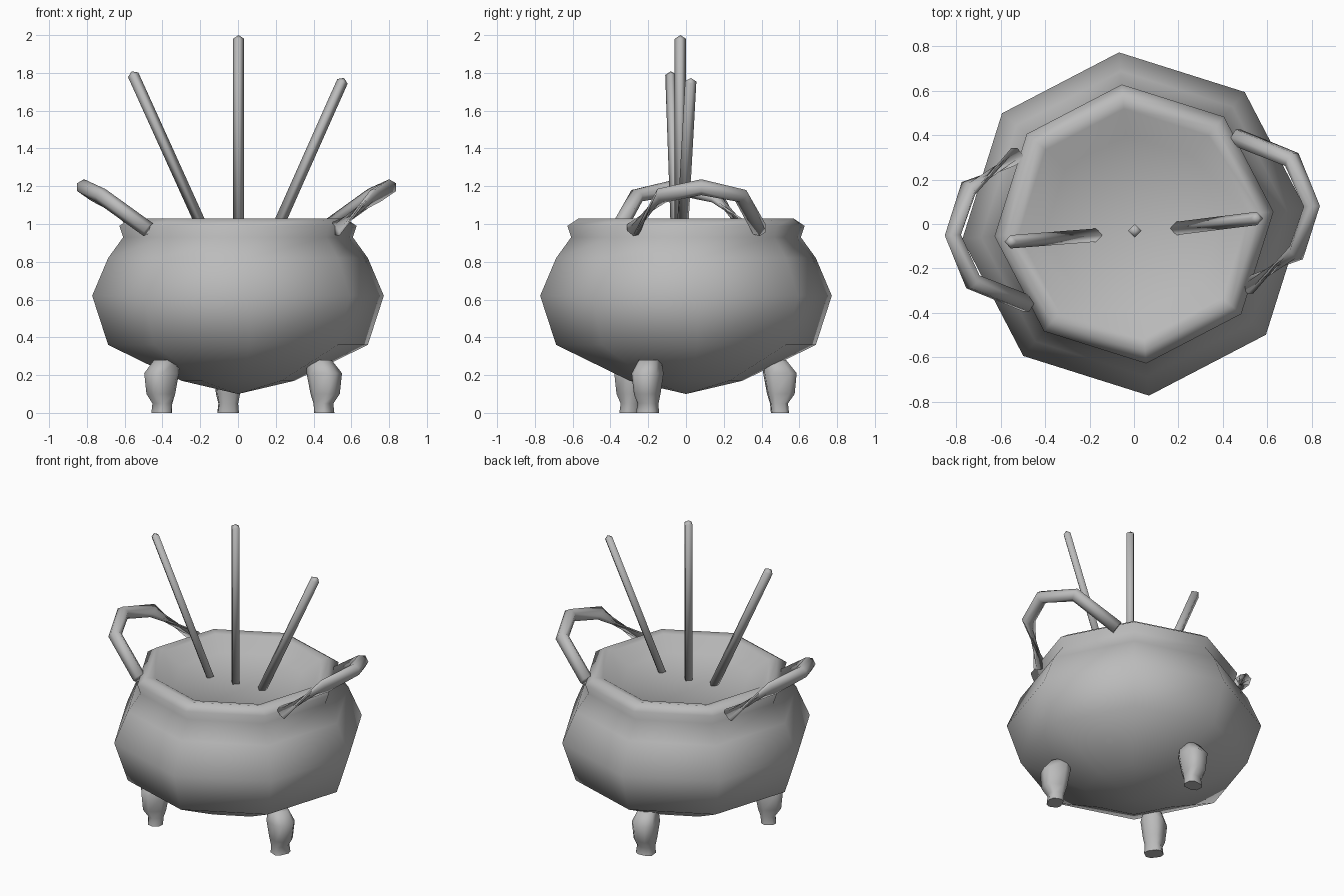
import bpy, bmesh
from math import sin, cos, radians, pi
from mathutils import Vector, Matrix

if "Cube" in bpy.data.objects:
    bpy.data.objects.remove(bpy.data.objects["Cube"], do_unlink=True)

grey = bpy.data.materials.new("iron grey")
grey.use_nodes = True
grey.diffuse_color = (0.5, 0.5, 0.5, 1)
grey.node_tree.nodes["Principled BSDF"].inputs["Base Color"].default_value = (0.5, 0.5, 0.5, 1)


def loft(name, rings, smooth_angle=180):
    """Skin a list of rings; a ring of one point closes to a tip, others get capped."""
    bm = bmesh.new()
    loops = [[bm.verts.new(p) for p in ring] for ring in rings]
    for a, b in zip(loops, loops[1:]):
        n = max(len(a), len(b))
        for i in range(n):
            j = (i + 1) % n
            quad = [a[i % len(a)], a[j % len(a)], b[j % len(b)], b[i % len(b)]]
            bm.faces.new(list(dict.fromkeys(quad)))
    for end in (loops[0], loops[-1]):
        if len(end) > 2:
            bm.faces.new(end)
    bmesh.ops.recalc_face_normals(bm, faces=bm.faces)
    mesh = bpy.data.meshes.new(name)
    bm.to_mesh(mesh)
    bm.free()
    mesh.materials.append(grey)
    obj = bpy.data.objects.new(name, mesh)
    bpy.context.collection.objects.link(obj)
    bpy.ops.object.select_all(action='DESELECT')
    obj.select_set(True)
    bpy.context.view_layer.objects.active = obj
    bpy.ops.object.shade_smooth_by_angle(angle=radians(smooth_angle))
    return obj


def polygon(r, z, sides, start):
    if r == 0:
        return [(0, 0, z)]
    return [(r * cos(start + 2 * pi * i / sides), r * sin(start + 2 * pi * i / sides), z)
            for i in range(sides)]


def tube(name, path, radius, sides, tip=0):
    """Tube along a path, its rings turned to the mean direction at each point."""
    path = [Vector(p) for p in path]
    rings = []
    for i, p in enumerate(path):
        d = (path[min(i + 1, len(path) - 1)] - path[max(i - 1, 0)]).normalized()
        u = d.cross(Vector((0, 1, 0)) if abs(d.y) < 0.7 else Vector((1, 0, 0))).normalized()
        v = d.cross(u)
        rings.append([p + radius * (cos(2 * pi * k / sides) * u + sin(2 * pi * k / sides) * v)
                      for k in range(sides)])
    if tip:
        rings.append([path[-1] + d * tip])
    return loft(name, rings, 100)


# Eight-sided pot: outside from the bottom up, over the lip, into the shallow dish
profile = [(0, 0.10), (0.30, 0.17), (0.69, 0.36), (0.775, 0.62), (0.69, 0.82),
           (0.61, 0.93), (0.63, 0.99), (0.57, 1.03), (0.52, 1.02), (0.40, 0.95), (0, 0.94)]
loft("pot", [polygon(r, z, 8, radians(5)) for r, z in profile])

# Two arched handles, the right one turned half way round
arch = [(0.46, 0.39, 0.97), (0.71, 0.29, 1.15), (0.80, 0.08, 1.195),
        (0.73, -0.13, 1.15), (0.51, -0.28, 0.97)]
tube("left_handle", arch, 0.042, 6)
tube("right_handle", [(-x - 0.015, 0.03 - y, z) for x, y, z in arch], 0.042, 6)

# Three thin sticks with pointed tops
sticks = {"left_stick": ((0.19, -0.02, 0.94), (0.553, 0.025, 1.755)),
          "middle_stick": ((0.003, -0.03, 0.94), (0.003, -0.03, 1.98)),
          "right_stick": ((-0.17, -0.05, 0.94), (-0.555, -0.08, 1.79))}
for name, ends in sticks.items():
    tube(name, ends, 0.03, 4, 0.02)

# Three stubby legs: height, distance from centre, half depth, half width
sections = [(0, 0.50, 0.045, 0.055), (0.05, 0.495, 0.045, 0.05), (0.10, 0.505, 0.07, 0.06),
            (0.21, 0.50, 0.085, 0.072), (0.28, 0.47, 0.06, 0.05)]
corners = [(1, 0.55), (0.55, 1), (-0.55, 1), (-1, 0.55), (-1, -0.55), (-0.55, -1), (0.55, -1), (1, -0.55)]
for name, angle in (("left_leg", -24), ("back_leg", 96), ("right_leg", -144)):
    turn = Matrix.Rotation(radians(angle), 4, 'Z')
    loft(name, [[turn @ Vector((r + a * depth, b * width, z)) for a, b in corners]
                for z, r, depth, width in sections], 60)
